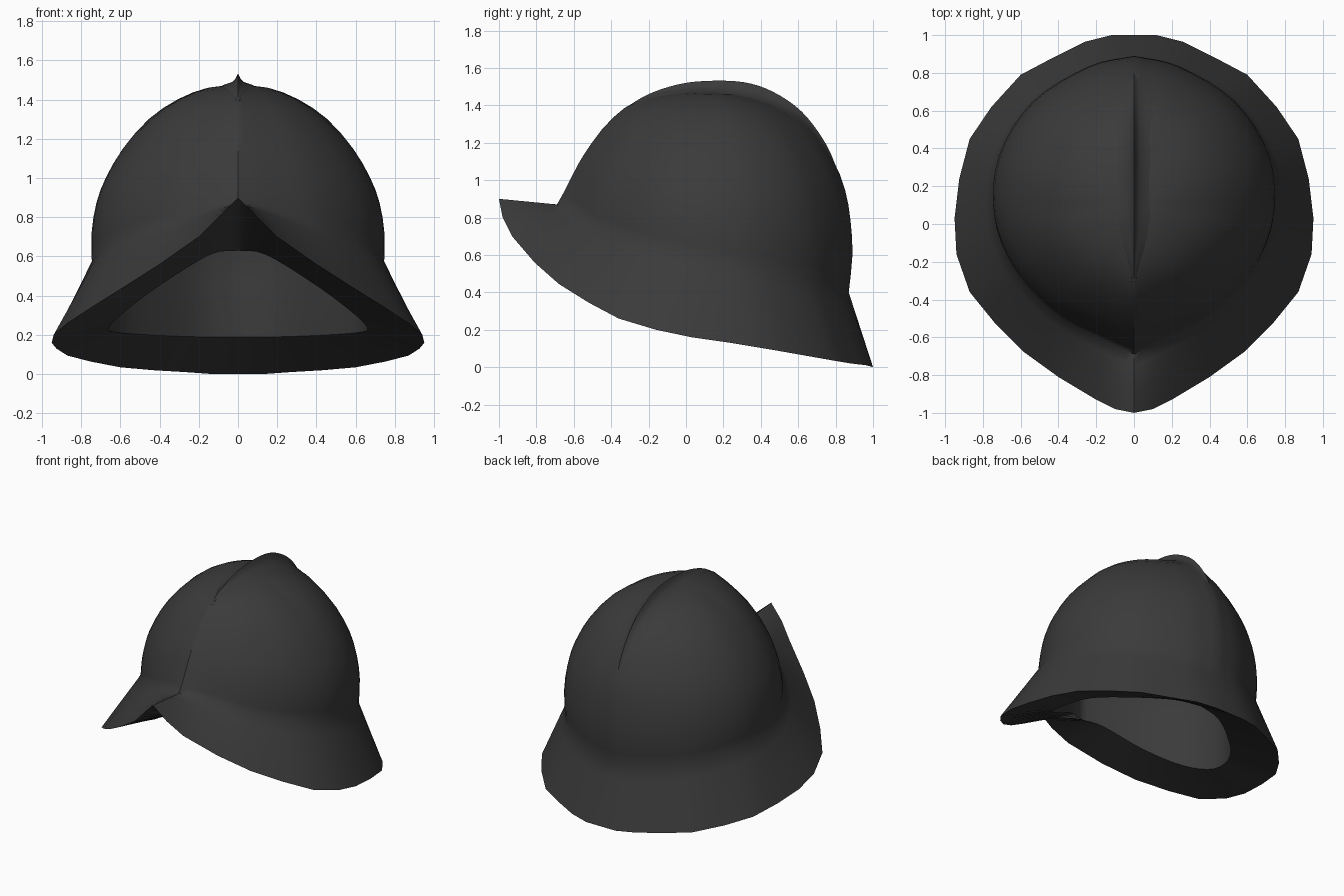
import bpy, bmesh
from mathutils import Vector

if "Cube" in bpy.data.objects:
    bpy.data.objects.remove(bpy.data.objects["Cube"])

# dark metal
metal = bpy.data.materials.new("dark_metal")
metal.diffuse_color = (.043, .043, .043, 1)
metal.use_nodes = True
metal.node_tree.nodes["Principled BSDF"].inputs["Base Color"].default_value = metal.diffuse_color


def sample(pts, n, smooth=True):
    """Resample a point list to n segments (Catmull-Rom or straight)."""
    p = [Vector(q) for q in pts]
    m = len(p) - 1
    out = []
    for k in range(n + 1):
        u = k * m / n
        i = min(int(u), m - 1)
        t = u - i
        b, c = p[i], p[i + 1]
        if smooth:
            a = p[i - 1] if i > 0 else b * 2 - c
            d = p[i + 2] if i < m - 1 else c * 2 - b
            out.append(0.5 * (2 * b + (c - a) * t + (2 * a - 5 * b + 4 * c - d) * t * t
                              + (3 * b - a - 3 * c + d) * t ** 3))
        else:
            out.append(b.lerp(c, t))
    return out


def make_object(name, rows, closed, angle):
    """Bridge rows of points into one smooth-shaded mesh."""
    bm = bmesh.new()
    vs = [[bm.verts.new(p) for p in r] for r in rows]
    w = len(rows[0])
    for a, b in zip(vs, vs[1:]):
        for i in range(w if closed else w - 1):
            j = (i + 1) % w
            bm.faces.new((a[i], a[j], b[j], b[i]))
    bmesh.ops.remove_doubles(bm, verts=bm.verts, dist=0.0005)
    bmesh.ops.recalc_face_normals(bm, faces=bm.faces)
    for e in bm.edges:      # keep the front keel crisp
        e.smooth = not all(abs(v.co.x) < 1e-4 and v.co.y < -.5 and v.co.z > .86 for v in e.verts)
    me = bpy.data.meshes.new(name)
    bm.to_mesh(me)
    bm.free()
    me.materials.append(metal)
    ob = bpy.data.objects.new(name, me)
    bpy.context.collection.objects.link(ob)
    bpy.ops.object.select_all(action='DESELECT')
    ob.select_set(True)
    bpy.context.view_layer.objects.active = ob
    bpy.ops.object.shade_smooth_by_angle(angle=angle)
    return ob


N = 32      # columns per half
M = 16      # dome rows

# half loops, front to back: brim edge, dome crease, inner opening
rim = sample([(0, -1, .9), (.1, -.98, .8), (.2, -.93, .7), (.4, -.81, .56), (.58, -.68, .445),
              (.74, -.52, .345), (.87, -.36, .26), (.94, -.16, .2), (.95, .03, .16),
              (.925, .24, .13), (.87, .45, .095), (.755, .62, .065), (.6, .79, .035),
              (.43, .88, .02), (.26, .965, .01), (.12, 1, 0), (0, 1, 0)], N, False)
crease = sample([(0, -.69, .87), (.16, -.61, .84), (.42, -.47, .75), (.64, -.23, .66),
                 (.74, .05, .585), (.71, .36, .53), (.53, .64, .465), (.235, .82, .42),
                 (0, .87, .4)], N)
inner = sample([(0, -.54, .63), (.14, -.49, .61), (.38, -.36, .465), (.57, -.17, .325),
                (.66, .05, .235), (.61, .28, .212), (.41, .49, .198), (.19, .65, .19),
                (0, .7, .19)], N)

# dome profiles (distance from the top centre, height)
TOP = 1.475
front = [(.79, .87), (.745, .95), (.7, 1.04), (.65, 1.13), (.55, 1.27), (.43, 1.385),
         (.3, 1.445), (.15, 1.47), (0, TOP)]
side = [(.745, .57), (.745, .72), (.72, .87), (.67, 1.0), (.58, 1.15), (.445, 1.3),
        (.3, 1.4), (.15, 1.46), (0, TOP)]
back = [(.77, .4), (.79, .6), (.78, .78), (.75, .95), (.68, 1.12), (.55, 1.3),
        (.37, 1.41), (.2, 1.455), (0, TOP)]


def fractions(prof):
    r0, z0 = prof[0]
    return [Vector((p.x / r0, (p.y - z0) / (TOP - z0))) for p in sample(prof, M)]


F, S, B = fractions(front), fractions(side), fractions(back)


def dome_rows(base, top):
    rows = []
    for k in range(M + 1):
        row = []
        for j, c in enumerate(base):
            u = 2 * j / N
            f = F[k].lerp(S[k], u) if u < 1 else S[k].lerp(B[k], u - 1)
            row.append(Vector((c.x * f.x, .1 + (c.y - .1) * f.x, c.z + (top - c.z) * f.y)))
        rows.append(row)
    return rows


def full(half):
    return half + [Vector((-p.x, p.y, p.z)) for p in half[-2:0:-1]]


# shell: lining (upright wall then dome), underside, flared brim and outer dome
wall = [Vector((p.x, p.y, c.z - .04)) for p, c in zip(inner, crease)]
brim = [[a.lerp(b, t) for a, b in zip(rim, crease)] for t in (0, .4, .8)]
rows = dome_rows(wall, 1.38)[::-1] + [inner] + brim + dome_rows(crease, TOP)
make_object("helmet_shell", [full(r) for r in rows], True, 1.0)

# crest: thin concave ridge along the top (y, peak z, height above dome)
crest = sample([(-.32, 1.39, 0), (-.2, 1.46, .014), (-.05, 1.51, .04), (.1, 1.53, .055),
                (.3, 1.525, .07), (.46, 1.475, .07), (.62, 1.365, .055), (.75, 1.19, .04),
                (.83, 1.0, 0)], 32)
fin = []
for y, z, h in crest:
    b = z - h
    w = .1 + .9 * max(0, min(1, h / .05))
    fin.append([Vector((x * w, y, q)) for x, q in (
        (-.13, b - .03), (-.07, b), (-.03, b + .25 * h), (-.012, b + .6 * h), (0, z),
        (.012, b + .6 * h), (.03, b + .25 * h), (.07, b), (.13, b - .03))])
make_object("crest_ridge", fin, False, 0.9)
